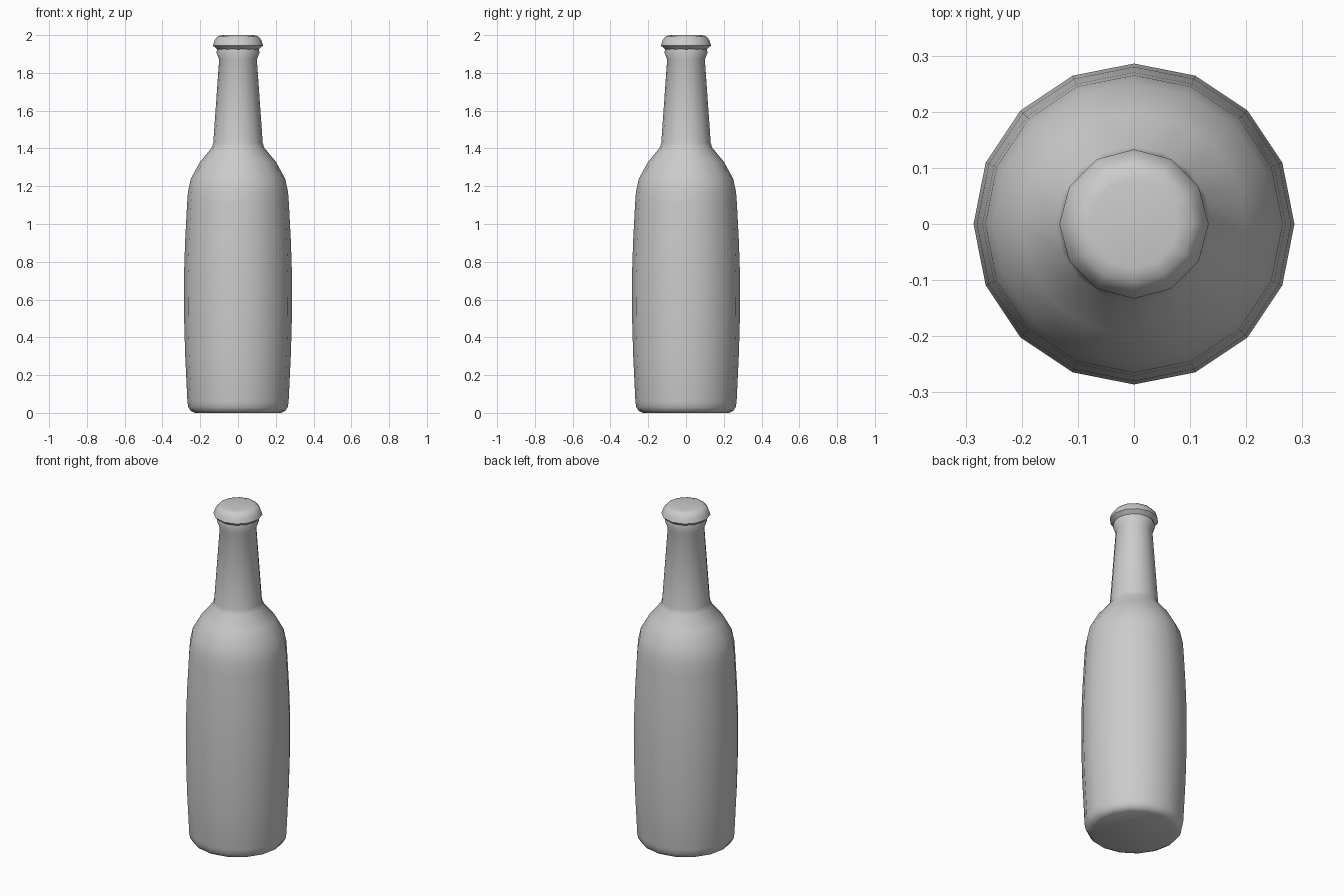
import bpy, bmesh, math

if "Cube" in bpy.data.objects:
    bpy.data.objects.remove(bpy.data.objects["Cube"], do_unlink=True)

grey = bpy.data.materials.new("plain grey")
grey.use_nodes = True
colour = (0.6, 0.6, 0.6, 1)
grey.diffuse_color = colour
grey.node_tree.nodes["Principled BSDF"].inputs["Base Color"].default_value = colour


def lathe(name, profile, sides, angle):
    """Revolve (radius, height) points about z and close both ends."""
    bm = bmesh.new()
    rings = []
    for r, z in profile:
        rings.append([bm.verts.new((r * math.cos(math.tau * i / sides),
                                    r * math.sin(math.tau * i / sides), z))
                      for i in range(sides)])
    for low, high in zip(rings, rings[1:]):
        for i in range(sides):
            j = (i + 1) % sides
            bm.faces.new((low[i], low[j], high[j], high[i]))
    bm.faces.new(rings[0][::-1])
    bm.faces.new(rings[-1])
    mesh = bpy.data.meshes.new(name)
    bm.to_mesh(mesh)
    bm.free()
    mesh.materials.append(grey)
    obj = bpy.data.objects.new(name, mesh)
    bpy.context.collection.objects.link(obj)
    bpy.ops.object.select_all(action='DESELECT')
    obj.select_set(True)
    bpy.context.view_layer.objects.active = obj
    bpy.ops.object.shade_smooth_by_angle(angle=math.radians(angle))
    return obj


# Bottle: rounded foot, bulging body, shoulder, tapering neck and lip
lathe("bottle", [(0.23, 0), (0.25, 0.01), (0.263, 0.03), (0.268, 0.06),
                 (0.28, 0.31), (0.285, 0.49), (0.286, 0.73), (0.28, 0.91),
                 (0.27, 1.1), (0.265, 1.17), (0.25, 1.24), (0.2, 1.33),
                 (0.138, 1.405), (0.131, 1.43), (0.1, 1.87),
                 (0.115, 1.91), (0.102, 1.945)], 16, 50)

# Crown cap: flared skirt with a gently domed top
lathe("cap", [(0.11, 1.925), (0.133, 1.945), (0.123, 1.975),
              (0.105, 1.995), (0.08, 2.0)], 12, 40)
